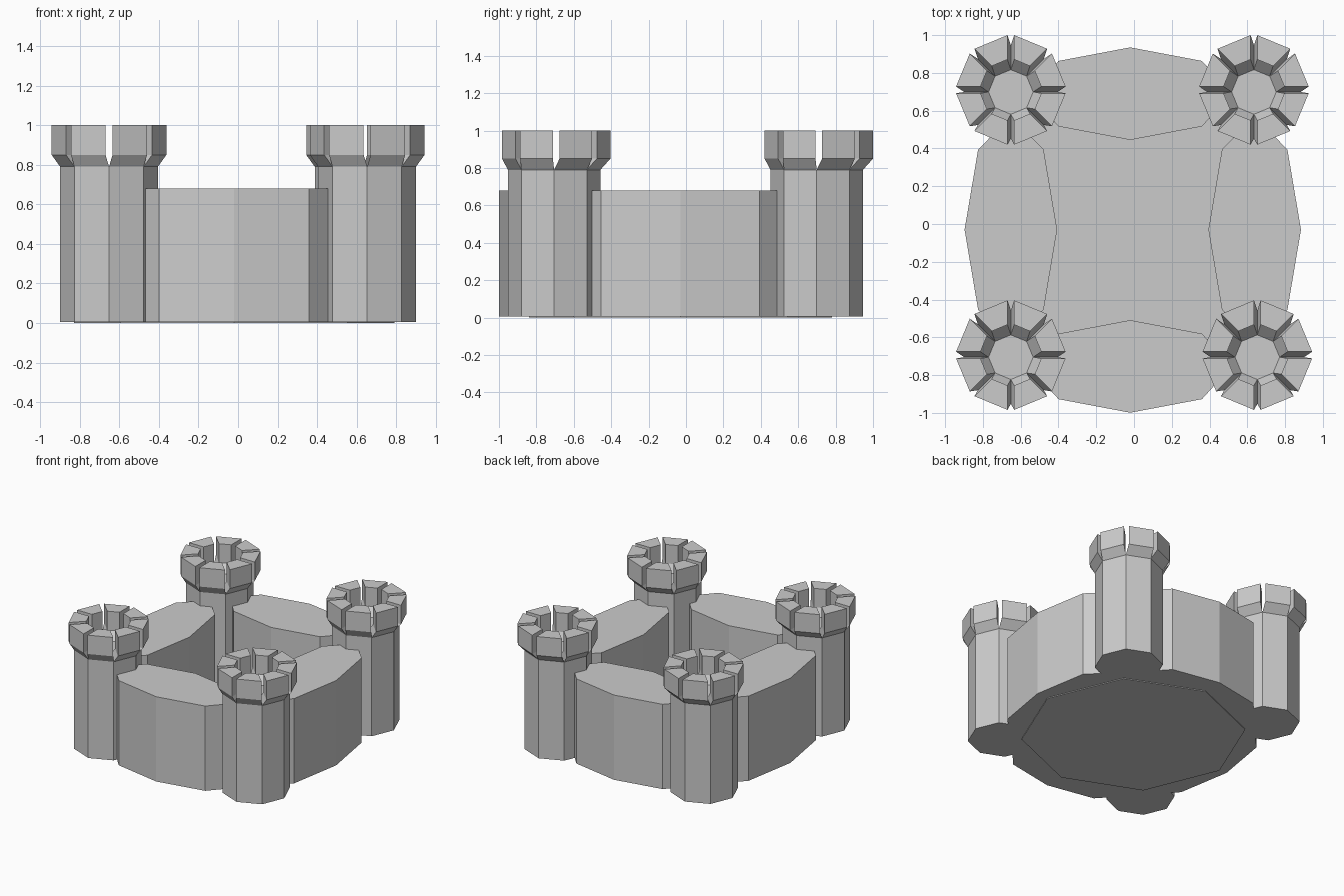
import bpy, bmesh
from math import cos, sin, pi

if "Cube" in bpy.data.objects:
    bpy.data.objects.remove(bpy.data.objects["Cube"])

SHAFT_R, CORE_R = 0.247, 0.118
BASE_Z, SHAFT_Z, FLARE_Z, TOP_Z = 0.006, 0.79, 0.85, 1.0


def finish(bm, name):
    bmesh.ops.recalc_face_normals(bm, faces=bm.faces)
    mesh = bpy.data.meshes.new(name)
    bm.to_mesh(mesh)
    bm.free()
    obj = bpy.data.objects.new(name, mesh)
    bpy.context.collection.objects.link(obj)
    return obj


def ring(cx, cy, rx, ry):
    """Octagon with corners on the axes."""
    return [(cx + rx * cos(i * pi / 4), cy + ry * sin(i * pi / 4)) for i in range(8)]


def octagon_prism(name, cx, cy, rx, ry, z0, z1):
    bm = bmesh.new()
    face = bm.faces.new([bm.verts.new((x, y, z0)) for x, y in ring(cx, cy, rx, ry)])
    top = bmesh.ops.extrude_face_region(bm, geom=[face], use_keep_orig=True)["geom"]
    bmesh.ops.translate(bm, vec=(0, 0, z1 - z0),
                        verts=[v for v in top if isinstance(v, bmesh.types.BMVert)])
    return finish(bm, name)


def battlements(name, cx, cy):
    """Eight blocks that rise from the shaft top and lean outward."""
    bm = bmesh.new()
    outer, inner = ring(cx, cy, SHAFT_R, SHAFT_R), ring(cx, cy, CORE_R, CORE_R)
    for i in range(8):
        j = (i + 1) % 8
        a = (i + 0.5) * pi / 4
        shift = (0.0465 * cos(a), 0.0465 * sin(a) + 0.011)
        quad = [outer[i], outer[j], inner[j], inner[i]]
        levels = []
        for k, z in ((0, SHAFT_Z), (1, FLARE_Z), (1, TOP_Z)):
            levels.append([bm.verts.new((x + k * shift[0], y + k * shift[1], z))
                           for x, y in quad])
        for lo, hi in zip(levels, levels[1:]):
            for n in range(4):
                m = (n + 1) % 4
                bm.faces.new((lo[n], lo[m], hi[m], hi[n]))
        bm.faces.new(levels[0][::-1])
        bm.faces.new(levels[-1])
    return finish(bm, name)


# Courtyard floor
octagon_prism("courtyard_floor", -0.02, -0.03, 0.81, 0.81, 0.0, BASE_Z)

# Corner towers
towers = {"front_left": (-0.652, -0.705), "front_right": (0.653, -0.705),
          "back_left": (-0.652, 0.699), "back_right": (0.635, 0.699)}
for side, (x, y) in towers.items():
    octagon_prism(side + "_tower", x, y, SHAFT_R, SHAFT_R, BASE_Z, SHAFT_Z)
    battlements(side + "_battlements", x, y)

# Thick walls, each a stretched octagon
walls = {"front": (-0.02, -0.754, 0.537, 0.245), "back": (-0.02, 0.69, 0.537, 0.245),
         "left": (-0.652, -0.03, 0.245, 0.6), "right": (0.639, -0.03, 0.245, 0.6)}
for side, (x, y, rx, ry) in walls.items():
    octagon_prism(side + "_wall", x, y, rx, ry, BASE_Z, 0.68)
